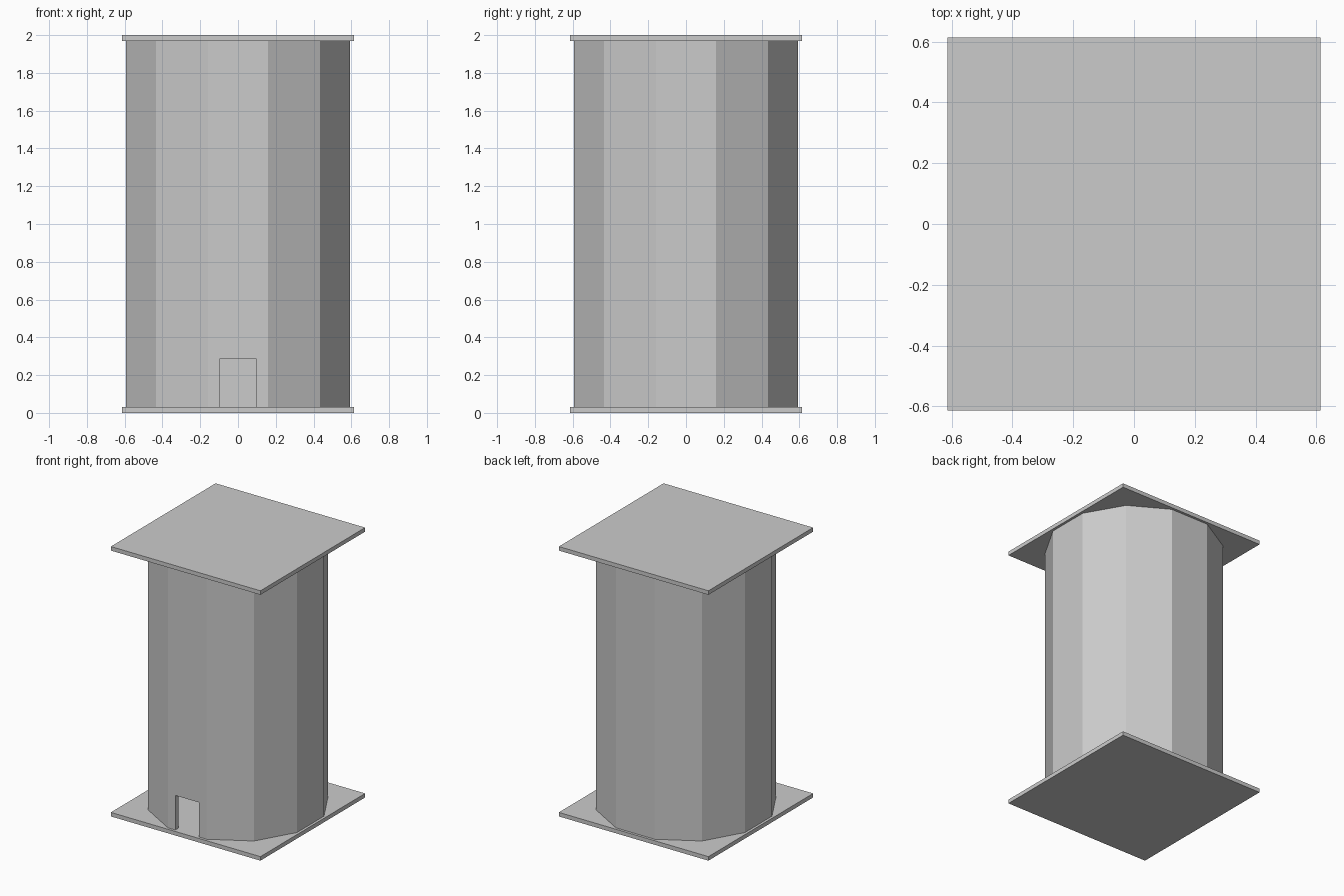
import bpy
from math import radians

if "Cube" in bpy.data.objects:
    bpy.data.objects.remove(bpy.data.objects["Cube"])

HALF = 0.613      # half width of the square slabs
SLAB = 0.03       # slab thickness
WALL = 0.035      # wall thickness
HEIGHT = 2.0


def box(name, size, centre):
    bpy.ops.mesh.primitive_cube_add(size=1, location=centre)
    ob = bpy.context.object
    ob.name = name
    ob.scale = size
    bpy.ops.object.transform_apply(location=False, rotation=False, scale=True)
    return ob


# Square floor and roof slabs
for name, z in (("floor_slab", SLAB / 2), ("roof_slab", HEIGHT - SLAB / 2)):
    box(name, (2 * HALF, 2 * HALF, SLAB), (0, 0, z))

# Hollow twelve-sided tower wall with a flat facing the front
bpy.ops.mesh.primitive_cylinder_add(
    vertices=12, radius=0.615, depth=HEIGHT - 2 * SLAB, end_fill_type='NOTHING',
    location=(0, 0, HEIGHT / 2), rotation=(0, 0, radians(15)))
wall = bpy.context.object
wall.name = "tower_wall"
shell = wall.modifiers.new("thickness", 'SOLIDIFY')
shell.thickness = WALL
shell.offset = -1
shell.use_even_offset = True

# Doorway cut through the front face only
cutter = box("doorway_cutter", (0.196, 0.3, 0.286), (0, -0.594, 0.143))
cutter.hide_render = True
cutter.hide_set(True)
cutter.display_type = 'WIRE'
cut = wall.modifiers.new("doorway", 'BOOLEAN')
cut.operation = 'DIFFERENCE'
cut.solver = 'EXACT'
cut.object = cutter
